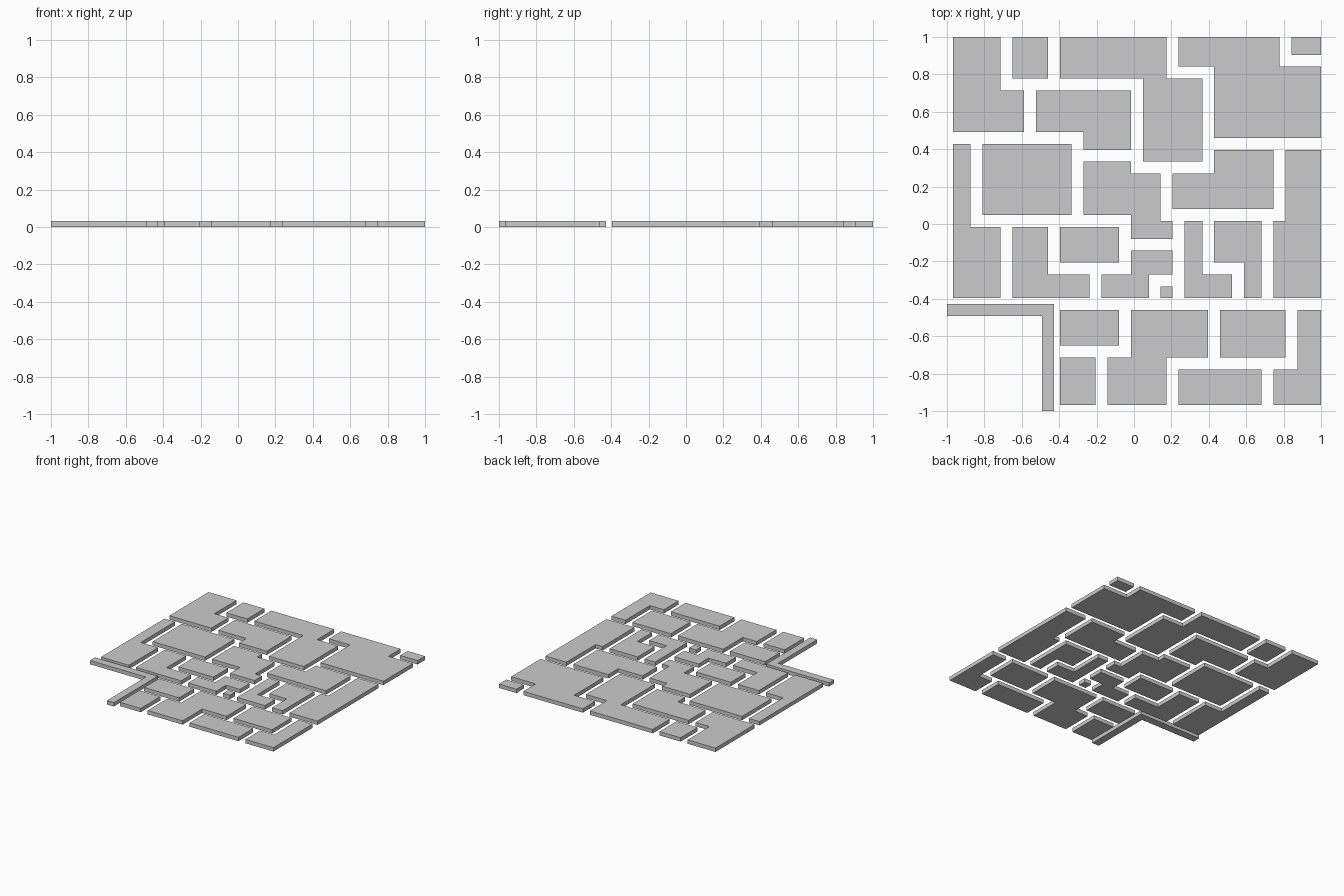
import bpy, bmesh

if "Cube" in bpy.data.objects:
    bpy.data.objects.remove(bpy.data.objects["Cube"])

CELL = 2 / 63          # everything snaps to a 63 x 63 grid
THICK = CELL

# Each slab lists (x, y) corner steps in grid cells; the outline alternates
# horizontal and vertical edges between them (2 steps = rectangle, 3 = L, 4 = Z).
back_slabs = [
    [(1, 47), (13, 54), (9, 63)],
    [(11, 56), (17, 63)],
    [(33, 42), (43, 56), (37, 63), (19, 56)],
    [(45, 46), (63, 58), (56, 63), (39, 58)],
    [(58, 60), (63, 63)],
    [(23, 44), (31, 54), (15, 47)],
]
middle_slabs = [
    [(1, 19), (9, 31), (4, 45)],
    [(6, 33), (21, 45)],
    [(31, 29), (38, 32), (36, 40), (31, 42), (23, 33)],
    [(38, 34), (55, 44), (45, 40)],
    [(55, 19), (63, 44), (57, 32)],
    [(11, 19), (24, 23), (17, 31)],
    [(19, 25), (29, 31)],
    [(26, 19), (34, 23), (38, 27), (31, 23)],
    [(36, 19), (38, 21)],
    [(40, 19), (48, 23), (43, 32)],
    [(50, 19), (53, 32), (45, 25)],
]
front_slabs = [
    [(19, 11), (29, 17)],
    [(19, 1), (25, 9)],
    [(27, 1), (37, 9), (44, 17), (31, 9)],
    [(46, 9), (57, 17)],
    [(39, 1), (53, 7)],
    [(55, 1), (63, 17), (59, 7)],
]
corner_kerb = [(16, 0), (18, 18), (0, 16)]


def slab(name, steps):
    """Extrude a right-angled outline upward from the ground."""
    bm = bmesh.new()
    verts = []
    for i, (x, y) in enumerate(steps):
        next_x = steps[(i + 1) % len(steps)][0]
        for px in (x, next_x):
            verts.append(bm.verts.new((px * CELL - 1, y * CELL - 1, 0)))
    base = bm.faces.new(verts)
    top = bmesh.ops.extrude_face_region(bm, geom=[base], use_keep_orig=True)
    bmesh.ops.translate(bm, vec=(0, 0, THICK),
                        verts=[v for v in top["geom"] if isinstance(v, bmesh.types.BMVert)])
    bmesh.ops.recalc_face_normals(bm, faces=bm.faces)
    mesh = bpy.data.meshes.new(name)
    bm.to_mesh(mesh)
    bm.free()
    bpy.context.collection.objects.link(bpy.data.objects.new(name, mesh))


# Paving slabs, row by row
for row, slabs in (("back", back_slabs), ("middle", middle_slabs), ("front", front_slabs)):
    for n, steps in enumerate(slabs, 1):
        slab(f"{row}_paving_slab_{n}", steps)

# Thin L-shaped kerb around the empty corner
slab("corner_kerb", corner_kerb)
